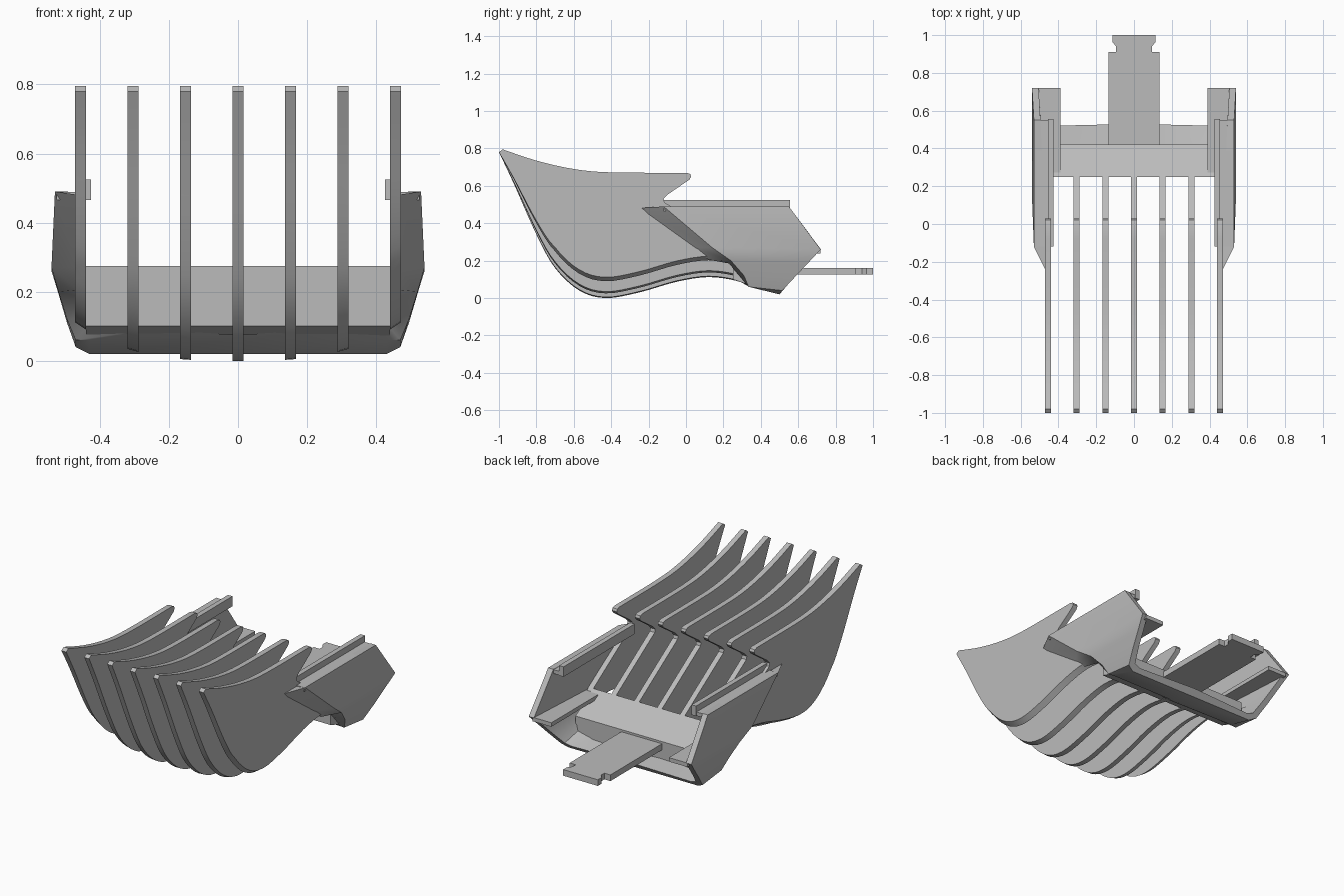
import bpy
import math
from mathutils import Vector

default_cube = bpy.data.objects.get("Cube")
if default_cube:
    bpy.data.objects.remove(default_cube, do_unlink=True)

plastic = bpy.data.materials.new("grey plastic")
plastic.use_nodes = True
plastic.diffuse_color = (0.5, 0.5, 0.5, 1)
shader = next(node for node in plastic.node_tree.nodes if node.type == "BSDF_PRINCIPLED")
shader.inputs["Base Color"].default_value = plastic.diffuse_color


def make_object(name, vertices, faces, smooth=False):
    """Create a mesh object with consistent outward normals."""
    import bmesh
    mesh = bpy.data.meshes.new(name)
    mesh.from_pydata(vertices, [], faces)
    builder = bmesh.new()
    builder.from_mesh(mesh)
    bmesh.ops.recalc_face_normals(builder, faces=builder.faces)
    builder.to_mesh(mesh)
    builder.free()
    mesh.materials.append(plastic)
    if smooth:
        for polygon in mesh.polygons:
            polygon.use_smooth = True
        mesh.set_sharp_from_angle(angle=math.radians(30))
    part = bpy.data.objects.new(name, mesh)
    bpy.context.collection.objects.link(part)
    return part


def loft(name, rings, smooth=False):
    """Join equal closed rings into a capped solid."""
    count = len(rings[0])
    vertices = [point for ring in rings for point in ring]
    faces = [list(range(count)), list(range(len(vertices) - count, len(vertices)))]
    for row in range(len(rings) - 1):
        for column in range(count):
            following = (column + 1) % count
            start, end = row * count, (row + 1) * count
            faces.append([start + column, start + following, end + following, end + column])
    return make_object(name, vertices, faces, smooth)


def box(name, low, high):
    corners = [(low[0], low[1]), (high[0], low[1]), (high[0], high[1]), (low[0], high[1])]
    return loft(name, [[(x, y, z) for x, y in corners] for z in (low[2], high[2])])


def smooth_path(points, steps=4):
    """Sample a smooth curve that passes through every point."""
    controls = [Vector(point) for point in points]
    controls = [controls[0]] + controls + [controls[-1]]
    samples = []
    for before, start, end, after in zip(controls, controls[1:], controls[2:], controls[3:]):
        for step in range(steps):
            t = step / steps
            tangent_in, tangent_out = (end - before) / 2, (after - start) / 2
            blend = t * t * (3 - 2 * t)
            samples.append(start.lerp(end, blend)
                           + tangent_in * t * (1 - t) ** 2
                           - tangent_out * t * t * (1 - t))
    return samples + [controls[-1]]


# Comb teeth: shared side profile, undersides following a shallow dome
top_edge = smooth_path([(-.98, .795), (-.8, .735), (-.6, .69), (-.4, .672), (0, .67)])
hook_edge = [Vector(p) for p in [(.022, .664), (.028, .65), (.018, .633), (-.1, .552),
                                 (-.12, .53), (-.115, .512), (.25, .275), (.34, .2)]]
under_edge = smooth_path([(.34, .06), (.27, .092), (.12, .112), (-.05, .087), (-.25, .03),
                          (-.43, 0), (-.57, .04), (-.7, .16), (-.8, .34), (-.92, .61), (-1, .78)])


def tooth_side(x):
    dome = .11 * (abs(x) / .47) ** 3
    ring = [(x, p.x, p.y) for p in top_edge + hook_edge]
    for p in under_edge:
        fade = min(1, (p.x + 1) / .3)
        ring.append((x, p.x, p.y + dome * fade))
    return ring


for index in range(7):
    centre = (index - 3) * .152
    loft(f"comb_tooth_{index + 1}", [tooth_side(centre - .016), tooth_side(centre + .016)], True)

# Wraparound shell: stations from the top of one side down to the middle
# Each holds the inner front, outer front and outer rear corner
stations = [
    ((.46, -.26, .48), (.53, -.12, .49), (.53, .55, .49)),
    ((.465, .04, .27), (.54, .14, .27), (.54, .72, .26)),
    ((.465, .12, .205), (.52, .24, .2), (.52, .66, .195)),
    ((.455, .23, .185), (.495, .31, .12), (.495, .58, .11)),
    ((.41, .29, .13), (.47, .335, .06), (.47, .515, .04)),
    ((.25, .3, .09), (.43, .34, .06), (.43, .5, .02)),
    ((0, .31, .075), (0, .34, .06), (0, .5, .02)),
]
half = []
for level, (inner, outer, rear) in enumerate(stations):
    low = level / (len(stations) - 1)
    inset = Vector((-.035 if rear[0] else 0, .03 * low ** 2, .035 * low ** 2))
    half.append([Vector(inner), Vector(outer), Vector(rear), Vector(rear) + inset])
mirrored = [[Vector((-p.x, p.y, p.z)) for p in ring] for ring in half[-2::-1]]
loft("shell", half + mirrored, True)

# Cross bar with a sloping top, joining the teeth to the shell
bar_section = [(.25, .1), (.25, .275), (.42, .175), (.42, .055), (.34, .07)]
loft("cross_bar", [[(x, y, z) for y, z in bar_section] for x in (-.44, .44)])

# Side ledges, top flanges and rails
for side, label in ((1, "left"), (-1, "right")):
    box(f"{label}_ledge", (side * .39, .25, .238), (side * .515, .72, .262))
    box(f"{label}_flange", (side * .44, -.12, .465), (side * .525, .55, .488))
    box(f"{label}_rail", (side * .425, -.12, .465), (side * .455, .555, .525))

# Flat latch tongue with a notched end
edge = [(.135, .4), (.135, .91), (.095, .91), (.095, .94), (.115, .965), (.115, 1)]
outline = edge + [(-x, y) for x, y in reversed(edge)]
loft("latch_tongue", [[(x, y, z) for x, y in outline] for z in (.125, .162)])
